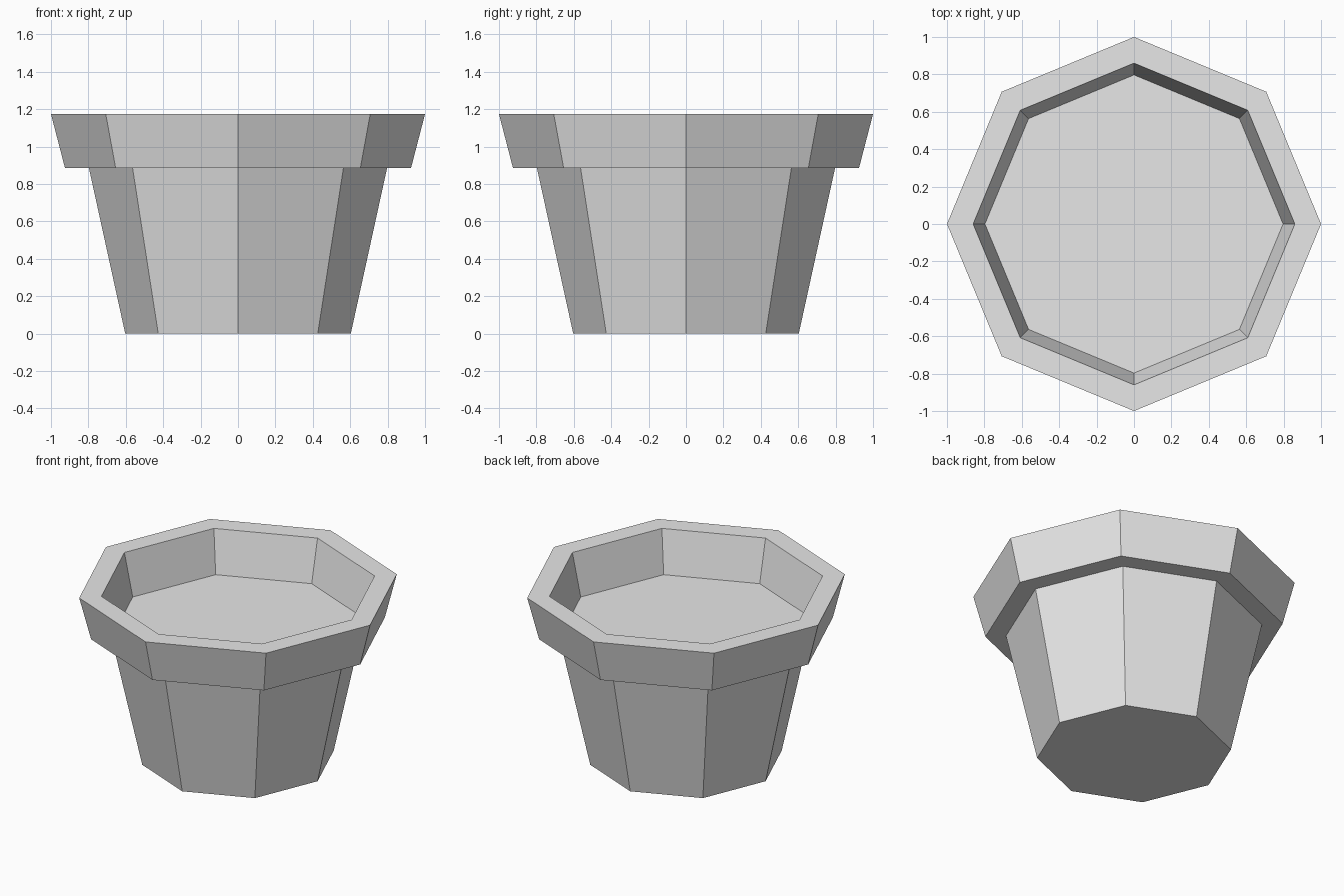
import bpy
import bmesh
from math import cos, sin, pi

cube = bpy.data.objects.get("Cube")
if cube:
    bpy.data.objects.remove(cube, do_unlink=True)

SIDES = 8

# Plain grey clay
grey = bpy.data.materials.new("plain grey")
grey.use_nodes = True
colour = (0.8, 0.8, 0.8, 1.0)
grey.diffuse_color = colour
grey.node_tree.nodes["Principled BSDF"].inputs["Base Color"].default_value = colour


def lathe(name, profile):
    """Sweep (radius, height) points round z, capping both ends."""
    bm = bmesh.new()
    rings = []
    for radius, z in profile:
        rings.append([bm.verts.new((radius * cos(2 * pi * i / SIDES),
                                    radius * sin(2 * pi * i / SIDES), z))
                      for i in range(SIDES)])
    for low, high in zip(rings, rings[1:]):
        for i in range(SIDES):
            j = (i + 1) % SIDES
            bm.faces.new((low[i], low[j], high[j], high[i]))
    bm.faces.new(rings[0][::-1])
    bm.faces.new(rings[-1])
    bmesh.ops.recalc_face_normals(bm, faces=bm.faces)
    mesh = bpy.data.meshes.new(name)
    bm.to_mesh(mesh)
    bm.free()
    mesh.materials.append(grey)
    obj = bpy.data.objects.new(name, mesh)
    bpy.context.collection.objects.link(obj)
    return obj


# Base, tapered wall, overhanging rim, then down inside to the soil floor
lathe("flower_pot", [
    (0.603, 0.0),
    (0.797, 0.885),
    (0.925, 0.885),
    (1.0, 1.174),
    (0.86, 1.174),
    (0.797, 0.885 + 0.001),
])
